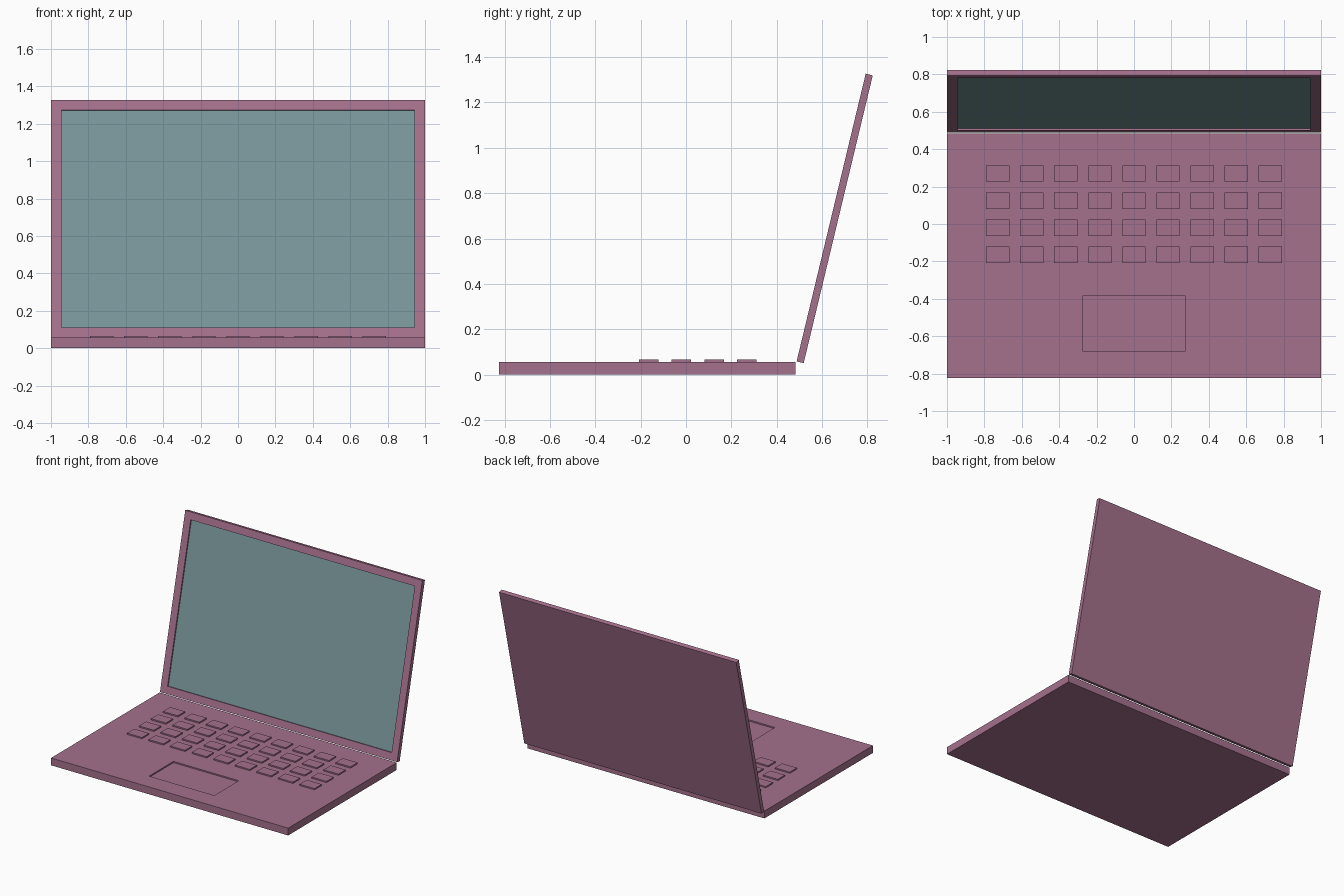
import bpy, bmesh, math

if "Cube" in bpy.data.objects:
    bpy.data.objects.remove(bpy.data.objects["Cube"])


def material(name, rgb):
    m = bpy.data.materials.new(name)
    m.diffuse_color = (*rgb, 1.0)
    m.use_nodes = True
    m.node_tree.nodes["Principled BSDF"].inputs["Base Color"].default_value = m.diffuse_color
    return m


MAUVE = material("mauve", (0.376, 0.165, 0.266))
TEAL = material("grey_teal", (0.188, 0.305, 0.328))


def finish(name, bm, mats):
    bmesh.ops.recalc_face_normals(bm, faces=bm.faces)
    me = bpy.data.meshes.new(name)
    bm.to_mesh(me)
    bm.free()
    for m in mats:
        me.materials.append(m)
    ob = bpy.data.objects.new(name, me)
    bpy.context.collection.objects.link(ob)
    return ob


def recessed_slab(name, outer, inner, top, thick, depth, mats):
    """Slab with a rectangular recess in its top; the recess floor uses the last material."""
    bm = bmesh.new()

    def ring(rect, z):
        x0, x1, y0, y1 = rect
        return [bm.verts.new((x, y, z)) for x, y in
                ((x0, y0), (x1, y0), (x1, y1), (x0, y1))]

    rings = [ring(outer, top - thick), ring(outer, top),
             ring(inner, top), ring(inner, top - depth)]
    bm.faces.new(rings[0])
    for a, b in zip(rings, rings[1:]):
        for i in range(4):
            j = (i + 1) % 4
            bm.faces.new((a[i], a[j], b[j], b[i]))
    floor = bm.faces.new(rings[-1])
    floor.material_index = len(mats) - 1
    return finish(name, bm, mats)


# keyboard base with sunken trackpad
BASE_TOP = 0.056
recessed_slab("base", (-1, 1, -0.824, 0.484), (-0.275, 0.275, -0.678, -0.384),
              BASE_TOP, BASE_TOP, 0.01, [MAUVE])

# lid with sunken screen, leaning back from the hinge line
LID, RIM = 1.305, 0.055
lid = recessed_slab("lid", (-1, 1, 0, LID), (-1 + RIM, 1 - RIM, RIM, LID - RIM),
                    0, 0.032, 0.01, [MAUVE, TEAL])
lid.location = (0, 0.488, 0.058)
lid.rotation_euler = (math.radians(76.5), 0, 0)

# keys: four rows of nine
bm = bmesh.new()
for row in range(4):
    for col in range(9):
        made = bmesh.ops.create_cube(bm, size=1)["verts"]
        bmesh.ops.scale(bm, vec=(0.125, 0.086, 0.012), verts=made)
        bmesh.ops.translate(bm, verts=made,
                            vec=((col - 4) * 0.182, 0.269 - row * 0.1445, BASE_TOP + 0.004))
finish("keys", bm, [MAUVE])
